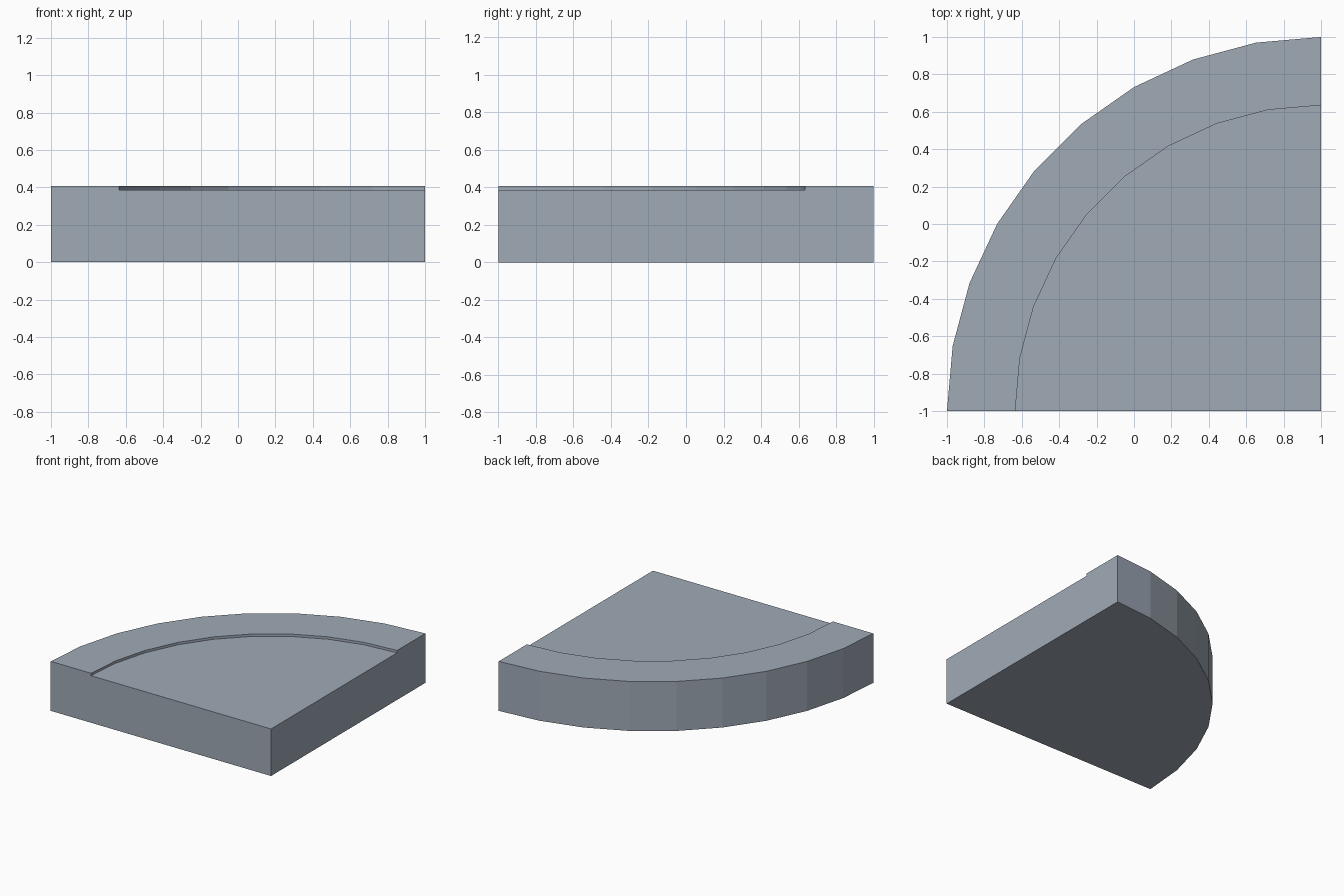
import bpy, bmesh, math

if "Cube" in bpy.data.objects:
    bpy.data.objects.remove(bpy.data.objects["Cube"])

CX, CY = 1.0, -1.0            # corner the quarter circle turns about
R_OUT, R_IN = 2.0, 1.635
Z_RIM, Z_FLOOR = 0.406, 0.386
STEPS = 9

stone = bpy.data.materials.new("blue_grey")
stone.diffuse_color = (0.35, 0.40, 0.47, 1)
stone.use_nodes = True
stone.node_tree.nodes["Principled BSDF"].inputs["Base Color"].default_value = stone.diffuse_color


def arc(bm, radius, z):
    pts = []
    for i in range(STEPS + 1):
        a = math.radians(90 * i / STEPS)
        pts.append(bm.verts.new((CX - radius * math.cos(a), CY + radius * math.sin(a), z)))
    return pts


bm = bmesh.new()
bottom, top = arc(bm, R_OUT, 0), arc(bm, R_OUT, Z_RIM)
lip, floor = arc(bm, R_IN, Z_RIM), arc(bm, R_IN, Z_FLOOR)
c_low = bm.verts.new((CX, CY, 0))
c_top = bm.verts.new((CX, CY, Z_FLOOR))

# outer wall, raised rim and small inner step
for a, b in ((bottom, top), (top, lip), (lip, floor)):
    for i in range(STEPS):
        bm.faces.new((a[i], a[i + 1], b[i + 1], b[i]))
# recessed floor and underside
bm.faces.new(floor + [c_top])
bm.faces.new(bottom + [c_low])
# two straight sides
for k in (0, -1):
    bm.faces.new((bottom[k], top[k], lip[k], floor[k], c_top, c_low))
bmesh.ops.recalc_face_normals(bm, faces=bm.faces[:])

mesh = bpy.data.meshes.new("quarter_round_slab")
bm.to_mesh(mesh)
bm.free()
mesh.materials.append(stone)
slab = bpy.data.objects.new("quarter_round_slab", mesh)
bpy.context.collection.objects.link(slab)
